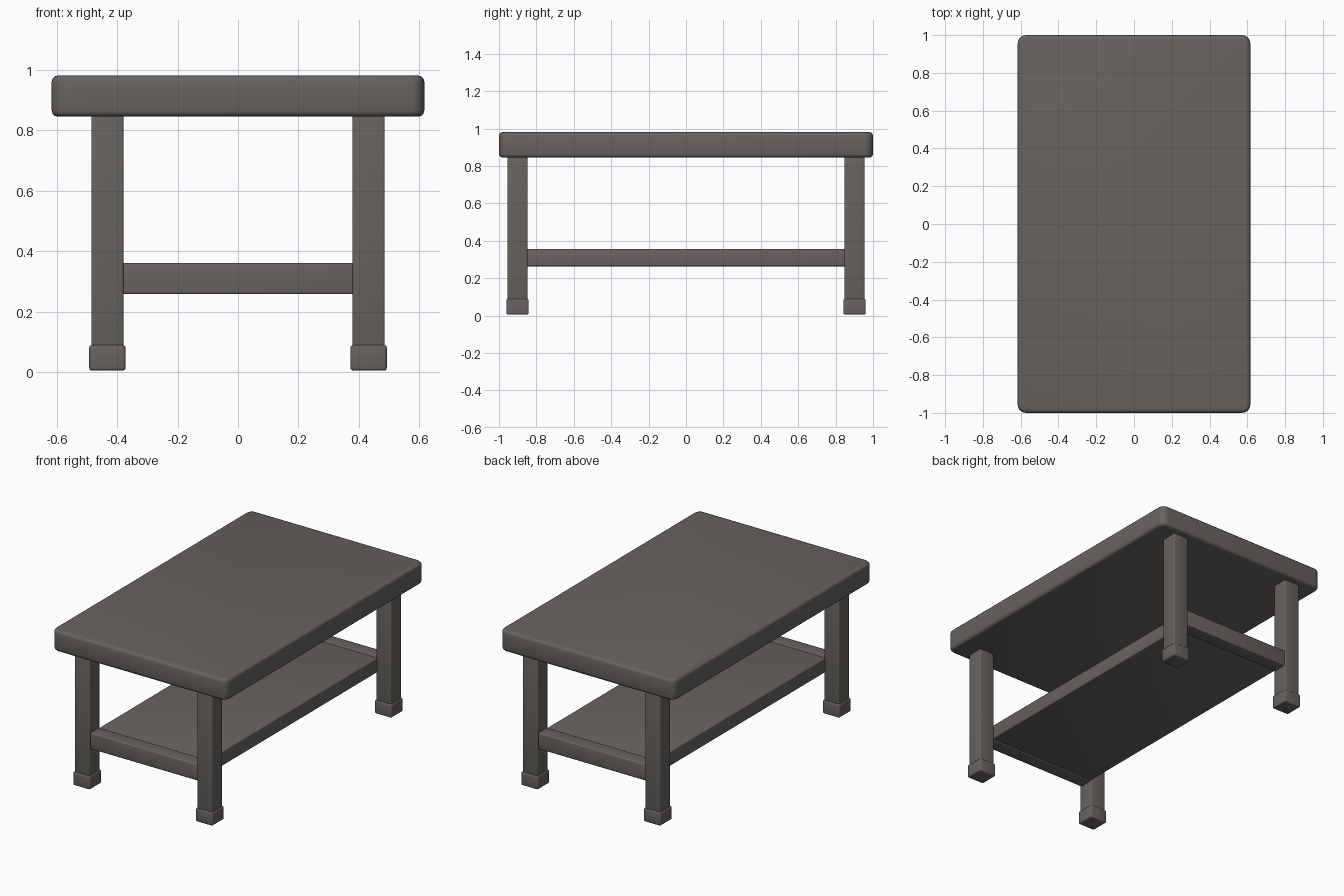
import bpy, bmesh, math

if "Cube" in bpy.data.objects:
    bpy.data.objects.remove(bpy.data.objects["Cube"])

mat = bpy.data.materials.new("dark_warm_grey")
mat.diffuse_color = (0.135, 0.124, 0.114, 1)
mat.use_nodes = True
mat.node_tree.nodes["Principled BSDF"].inputs["Base Color"].default_value = mat.diffuse_color


def box(name, lo, hi, bevel, corner=0.0):
    """Rounded box from min/max corners; corner rounds vertical edges first."""
    bm = bmesh.new()
    bmesh.ops.create_cube(bm, size=1)
    for v in bm.verts:
        v.co = [lo[i] + (v.co[i] + 0.5) * (hi[i] - lo[i]) for i in range(3)]
    if corner:
        vert = [e for e in bm.edges
                if abs(e.verts[0].co.z - e.verts[1].co.z) > 0.01]
        bmesh.ops.bevel(bm, geom=vert, offset=corner, segments=5,
                        profile=0.5, affect='EDGES')
        rim = [e for e in bm.edges
               if abs(e.verts[0].co.z - e.verts[1].co.z) < 1e-5]
    else:
        rim = bm.edges[:]
    bmesh.ops.bevel(bm, geom=rim, offset=bevel, segments=3,
                    profile=0.5, affect='EDGES')
    me = bpy.data.meshes.new(name)
    bm.to_mesh(me)
    bm.free()
    me.materials.append(mat)
    ob = bpy.data.objects.new(name, me)
    bpy.context.collection.objects.link(ob)
    bpy.ops.object.select_all(action='DESELECT')
    ob.select_set(True)
    bpy.context.view_layer.objects.active = ob
    bpy.ops.object.shade_smooth_by_angle(angle=math.radians(35))
    return ob


# Thick rounded table top
box("table_top", (-0.616, -1, 0.845), (0.616, 1, 0.981), 0.02, 0.045)

# Legs with slightly wider feet
for sx, side in ((-1, "left"), (1, "right")):
    for sy, end in ((-1, "front"), (1, "back")):
        cx, cy = sx * 0.432, sy * 0.901
        box(f"{end}_{side}_leg", (cx - 0.053, cy - 0.053, 0.06),
            (cx + 0.053, cy + 0.053, 0.86), 0.006)
        box(f"{end}_{side}_foot", (cx - 0.06, cy - 0.06, 0.005),
            (cx + 0.06, cy + 0.06, 0.09), 0.009)

# End rails between the legs
for sy, end in ((-1, "front"), (1, "back")):
    y = sy * 0.9
    box(f"{end}_rail", (-0.4, y - 0.045, 0.258), (0.4, y + 0.045, 0.361), 0.006)

# Lower shelf
box("lower_shelf", (-0.385, -0.87, 0.264), (0.385, 0.87, 0.356), 0.006)
